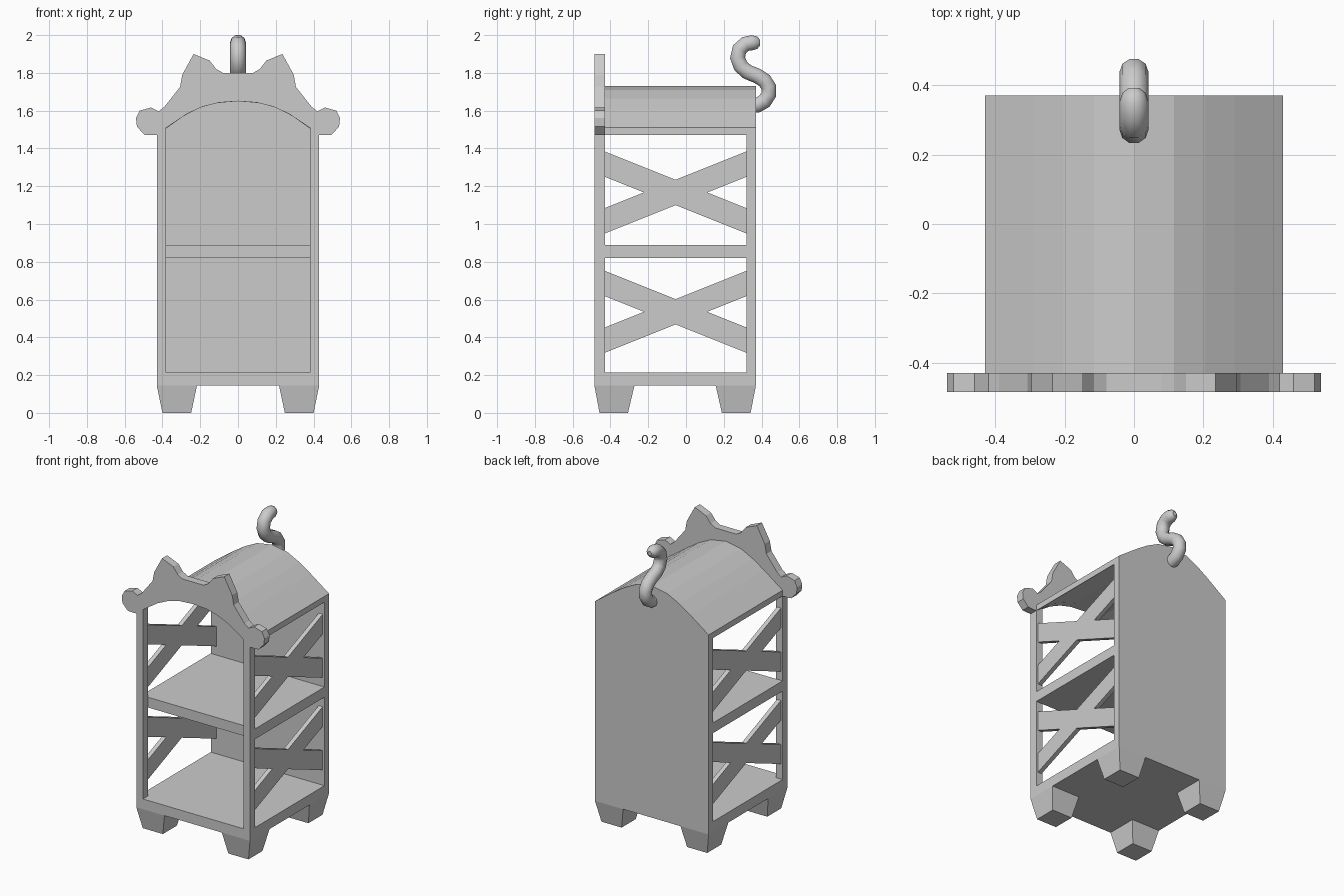
import bpy, bmesh, math
from mathutils import Vector

if "Cube" in bpy.data.objects:
    bpy.data.objects.remove(bpy.data.objects["Cube"])


def extrude_profile(name, loops, y0, y1):
    """Flat XZ outline (plus optional hole) given thickness between y0 and y1."""
    cu = bpy.data.curves.new(name, 'CURVE')
    cu.dimensions = '2D'
    cu.fill_mode = 'BOTH'
    cu.extrude = (y1 - y0) / 2
    for pts in loops:
        sp = cu.splines.new('POLY')
        sp.points.add(len(pts) - 1)
        for p, (x, z) in zip(sp.points, pts):
            p.co = (x, z, 0, 1)
        sp.use_cyclic_u = True
        sp.use_smooth = False
    return to_mesh(name, cu, (0, (y0 + y1) / 2, 0), (math.pi / 2, 0, 0))


def to_mesh(name, cu, loc=(0, 0, 0), rot=(0, 0, 0)):
    ob = bpy.data.objects.new(name, cu)
    bpy.context.collection.objects.link(ob)
    ob.location, ob.rotation_euler = loc, rot
    bpy.ops.object.select_all(action='DESELECT')
    ob.select_set(True)
    bpy.context.view_layer.objects.active = ob
    bpy.ops.object.convert(target='MESH')
    return bpy.context.object


def hull(name, pts):
    """Convex solid around a few corner points."""
    bm = bmesh.new()
    for p in pts:
        bm.verts.new(p)
    bmesh.ops.convex_hull(bm, input=bm.verts)
    bmesh.ops.dissolve_limit(bm, angle_limit=0.01, verts=bm.verts, edges=bm.edges)
    me = bpy.data.meshes.new(name)
    bm.to_mesh(me)
    bm.free()
    ob = bpy.data.objects.new(name, me)
    bpy.context.collection.objects.link(ob)
    return ob


def box(name, x, y, z):
    return hull(name, [(a, b, c) for a in x for b in y for c in z])


def mirrored(half):
    """Right half listed from bottom to top; adds the left half."""
    return half + [(-x, z) for x, z in reversed(half) if x > 0]


W, FRONT, FACE, WALL, BACK = 0.43, -0.485, -0.43, 0.32, 0.37

# Front face plate with ears, side tufts and arched opening
outline = mirrored([(W, 0.145), (W, 1.47), (0.47, 1.47), (0.495, 1.472), (0.535, 1.515),
                    (0.54, 1.56), (0.52, 1.60), (0.46, 1.617), (0.42, 1.597),
                    (0.39, 1.62), (0.307, 1.725), (0.295, 1.79), (0.235, 1.90),
                    (0.15, 1.865), (0.115, 1.82), (0.08, 1.80)])
opening = mirrored([(0.38, 0.215), (0.38, 1.51), (0.27, 1.583), (0.19, 1.62),
                    (0.10, 1.643), (0, 1.65)])
extrude_profile("front_frame", [outline, opening], FRONT, FACE)

# Back panel and arched roof share one arch
arch = [(W, 1.51), (0.29, 1.61), (0.205, 1.665), (0.115, 1.71), (0, 1.73)]
under = [(W, 1.47), (0.29, 1.57), (0.205, 1.615), (0.115, 1.64), (0, 1.65)]
extrude_profile("back_panel", [mirrored([(W, 0.145)] + arch)], WALL, BACK)
top, low = mirrored(arch), mirrored(under)
extrude_profile("roof", [top + low[::-1]], FACE, WALL)

# Floor and shelf
box("floor", (-W, W), (FACE, WALL), (0.145, 0.215))
box("shelf", (-W, W), (FACE, WALL), (0.82, 0.89))

# Crossed side braces
for side in (-1, 1):
    for zc in (0.535, 1.167):
        for d in (-1, 1):
            hull("side_brace", [(side * x, y, zc + s * d * 0.15 + t)
                                for x in (0.387, 0.417)
                                for y, s in ((FACE, -1), (WALL, 1))
                                for t in (-0.067, 0.067)])

# Tapered feet
for sx in (-1, 1):
    for yt, yb in (((FRONT, -0.273), (-0.458, -0.307)), ((0.157, BACK), (0.19, 0.342))):
        hull("foot", [(sx * x, y, z)
                      for xs, ys, z in (((0.217, W), yt, 0.145), ((0.248, 0.4), yb, 0))
                      for x in xs for y in ys])

# Curled tail on the back
path = [(0.34, 1.625), (0.38, 1.63), (0.415, 1.65), (0.438, 1.685), (0.438, 1.725),
        (0.415, 1.76), (0.375, 1.785), (0.325, 1.805), (0.29, 1.835), (0.273, 1.88),
        (0.283, 1.925), (0.315, 1.953), (0.352, 1.96), (0.378, 1.96), (0.393, 1.96)]
cu = bpy.data.curves.new("tail", 'CURVE')
cu.dimensions = '3D'
cu.bevel_depth = 0.042
cu.bevel_resolution = 3
cu.use_fill_caps = True
sp = cu.splines.new('POLY')
sp.points.add(len(path) - 1)
for i, (p, (y, z)) in enumerate(zip(sp.points, path)):
    p.co = (0, y, z, 1)
    p.radius = {len(path) - 1: 0.35, len(path) - 2: 0.8}.get(i, 1)
to_mesh("tail", cu)
bpy.ops.object.shade_smooth_by_angle(angle=math.radians(50))
